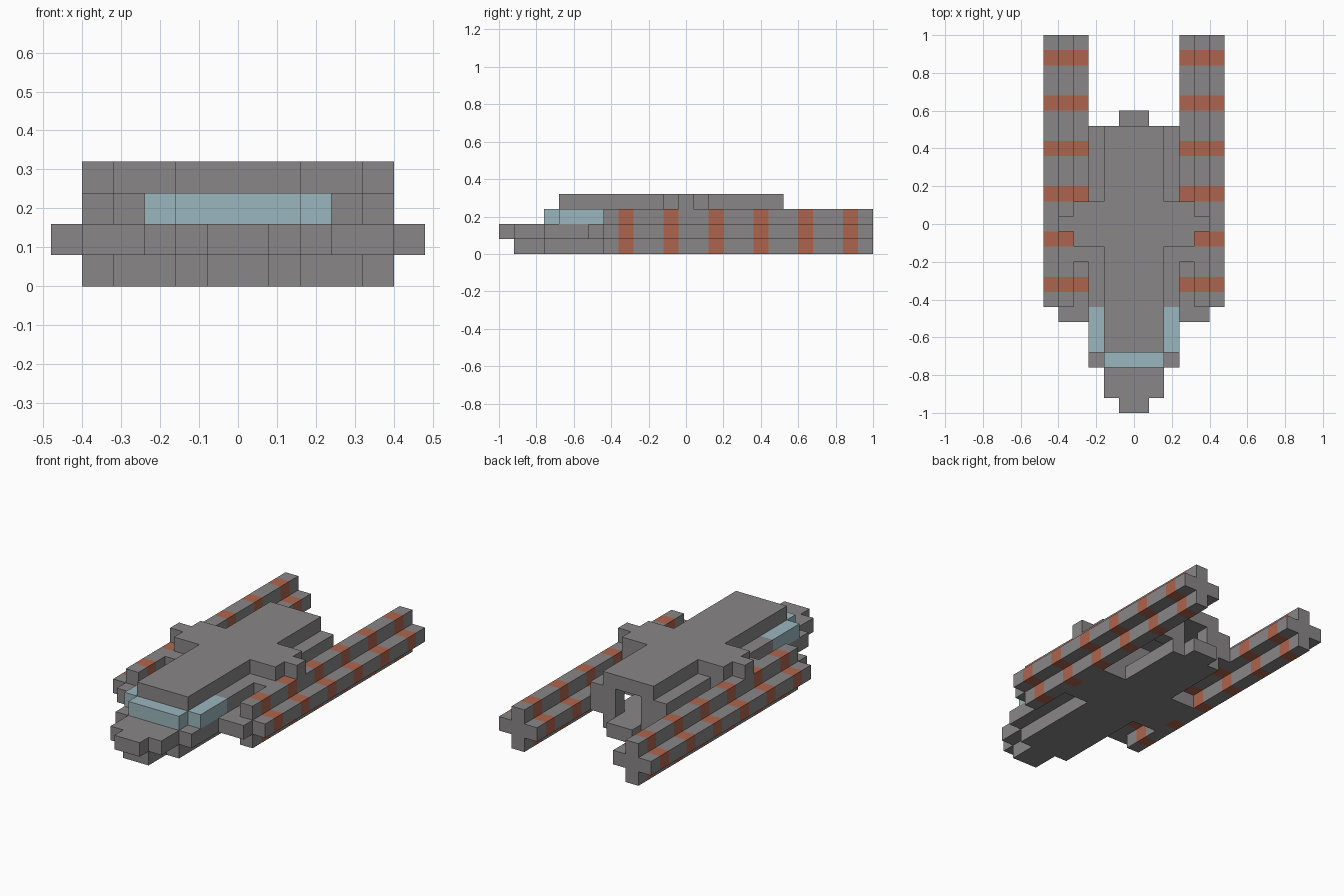
import bpy, bmesh

cube = bpy.data.objects.get("Cube")
if cube:
    bpy.data.objects.remove(cube, do_unlink=True)

U = 0.08  # one block


def material(name, rgb):
    m = bpy.data.materials.new(name)
    m.use_nodes = True
    m.diffuse_color = (*rgb, 1)
    m.node_tree.nodes["Principled BSDF"].inputs["Base Color"].default_value = (*rgb, 1)
    return m


GREY = material("hull grey", (0.25, 0.24, 0.24))
RUST = material("rust stripe", (0.42, 0.13, 0.075))
GLASS = material("pale blue glass", (0.33, 0.47, 0.52))


def finish(name, bm, mats):
    bmesh.ops.recalc_face_normals(bm, faces=bm.faces[:])
    me = bpy.data.meshes.new(name)
    bm.to_mesh(me)
    bm.free()
    for m in mats:
        me.materials.append(m)
    ob = bpy.data.objects.new(name, me)
    bpy.context.collection.objects.link(ob)
    return ob


def prism(name, outline, layer, height, mat):
    """Extrude a plan outline upwards from a block layer."""
    bm = bmesh.new()
    face = bm.faces.new([bm.verts.new((x, y, layer * U)) for x, y in outline])
    top = bmesh.ops.extrude_face_region(bm, geom=[face])["geom"]
    verts = [v for v in top if isinstance(v, bmesh.types.BMVert)]
    bmesh.ops.translate(bm, vec=(0, 0, height * U), verts=verts)
    return finish(name, bm, [mat])


def stepped(name, steps, end, layer, mat):
    """Symmetric slab whose half width changes at given y stations."""
    half = []
    for i, (w, y) in enumerate(steps):
        nxt = steps[i + 1][1] if i + 1 < len(steps) else end
        half += [(w, y), (w, nxt)]
    return prism(name, half + [(-x, y) for x, y in reversed(half)], layer, 1, mat)


def box(name, x0, x1, y0, y1, layer, height, mat):
    return prism(name, [(x0, y0), (x1, y0), (x1, y1), (x0, y1)], layer, height, mat)


# Central hull, layer by layer
stepped("hull_floor", [(.08, -.92), (.16, -.76), (.32, -.20), (.16, .12), (.08, .52)],
        .60, 0, GREY)
stepped("hull_deck", [(.08, -1), (.16, -.92), (.24, -.76)], .12, 1, GREY)
stepped("cockpit_glass", [(.16, -.76), (.24, -.68)], -.44, 2, GLASS)
stepped("hull_body", [(.24, -.44), (.32, -.20)], .12, 2, GREY)
stepped("roof_plate", [(.16, -.68), (.32, -.12), (.40, -.04), (.32, .04), (.16, .12)],
        .52, 3, GREY)


# Striped side boom with a cross-shaped section
def boom(name, cx):
    h, w = U / 2, U * 1.5
    quarter = [(w, -h), (w, h), (h, h)]
    section = []
    for _ in range(4):
        section += quarter
        quarter = [(-b, a) for a, b in quarter]
    stations = [-.44]
    for i in range(6):
        start = -.36 + i * 3 * U
        stations += [start, start + U]
    stations.append(1)
    bm = bmesh.new()
    rings = [[bm.verts.new((cx + a, y, w + b)) for a, b in section] for y in stations]
    n = len(section)
    for i in range(len(rings) - 1):
        for j in range(n):
            k = (j + 1) % n
            f = bm.faces.new((rings[i][j], rings[i][k], rings[i + 1][k], rings[i + 1][j]))
            f.material_index = i % 2
    bm.faces.new(rings[0])
    bm.faces.new(rings[-1])
    return finish(name, bm, [GREY, RUST])


for side, s in (("left", 1), ("right", -1)):
    boom(side + "_boom", s * .36)
    box(side + "_boom_nose", s * .24, s * .40, -.52, -.44, 1, 1, GREY)
    # Open tail frame
    box(side + "_tail_rail", s * .16, s * .24, .12, .44, 2, 1, GREY)
    box(side + "_tail_post", s * .08, s * .24, .44, .52, 1, 2, GREY)
